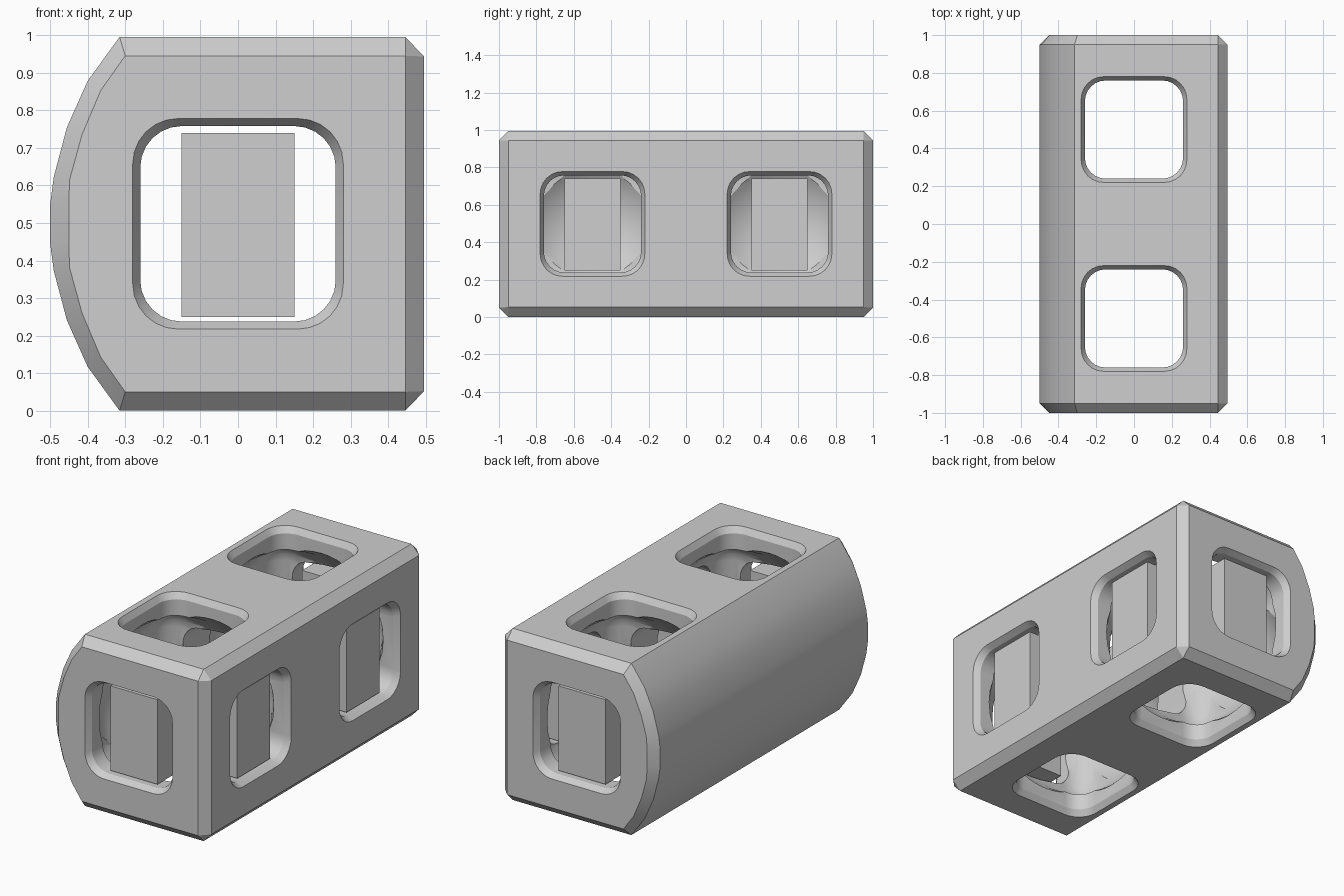
import bpy, bmesh, math
from mathutils import Vector

if "Cube" in bpy.data.objects:
    bpy.data.objects.remove(bpy.data.objects["Cube"])

grey = bpy.data.materials.new("mid_grey")
grey.diffuse_color = (0.62, 0.62, 0.62, 1)
grey.use_nodes = True
grey.node_tree.nodes["Principled BSDF"].inputs["Base Color"].default_value = grey.diffuse_color


def finish(name, bm):
    mesh = bpy.data.meshes.new(name)
    bm.to_mesh(mesh)
    bm.free()
    mesh.materials.append(grey)
    ob = bpy.data.objects.new(name, mesh)
    bpy.context.collection.objects.link(ob)
    return ob


def loft(name, rings):
    """Skin a list of closed rings that share the same point count."""
    bm = bmesh.new()
    loops = [[bm.verts.new(p) for p in ring] for ring in rings]
    n = len(rings[0])
    for a, b in zip(loops, loops[1:]):
        for i in range(n):
            j = (i + 1) % n
            bm.faces.new((a[i], a[j], b[j], b[i]))
    bm.faces.new(loops[0])
    bm.faces.new(loops[-1])
    bmesh.ops.remove_doubles(bm, verts=bm.verts, dist=0.0005)
    bmesh.ops.recalc_face_normals(bm, faces=bm.faces)
    return finish(name, bm)


def box(name, centre, size, bevel=0):
    bm = bmesh.new()
    bmesh.ops.create_cube(bm, size=1)
    bmesh.ops.scale(bm, verts=bm.verts, vec=size)
    bmesh.ops.translate(bm, verts=bm.verts, vec=centre)
    if bevel:
        bmesh.ops.bevel(bm, geom=bm.edges[:], offset=bevel, segments=5,
                        profile=0.5, affect="EDGES")
    return finish(name, bm)


def rounded_square(half, radius, steps=6):
    pts = []
    for k in range(4):
        mid = math.radians(45 + 90 * k)
        cx = math.copysign(half - radius, math.cos(mid))
        cy = math.copysign(half - radius, math.sin(mid))
        for s in range(steps + 1):
            t = math.radians(90 * k + 90 * s / steps)
            pts.append((cx + radius * math.cos(t), cy + radius * math.sin(t)))
    return pts


def tunnel(name, centre, axis, stations):
    """Rounded square passage along an axis; stations are (position, half width)."""
    rings = []
    for pos, half in stations:
        ring = []
        for u, v in rounded_square(half, 0.11 + (half - 0.26) * 0.5):
            off = {"x": (pos, u, v), "y": (u, pos, v), "z": (u, v, pos)}[axis]
            ring.append(Vector(centre) + Vector(off))
        rings.append(ring)
    return loft(name, rings)


# Block: bowed left side, chamfers on the other edges (x, height from middle)
upper_outer = [(0.495, 0.445), (0.445, 0.497), (-0.315, 0.497), (-0.40, 0.38),
               (-0.455, 0.257), (-0.49, 0.125), (-0.5, 0.05)]
upper_inner = [(0.445, 0.447), (0.445, 0.447), (-0.30, 0.447), (-0.365, 0.355),
               (-0.415, 0.237), (-0.448, 0.117), (-0.45, 0.05)]


def block_ring(half, y):
    full = half + [(x, -z) for x, z in reversed(half)]
    return [(x, y, z + 0.498) for x, z in full]


block = loft("block", [block_ring(upper_inner, -1), block_ring(upper_outer, -0.95),
                       block_ring(upper_outer, 0.95), block_ring(upper_inner, 1)])

# Cutters: domed chambers and windows with a chamfered rim
RIM = 0.035


def mouth(face):
    return [(face - RIM, 0.26), (face, 0.28), (face + 0.02, 0.291)]


def both(face):
    m = mouth(face)
    return [(-p, h) for p, h in reversed(m)] + m


cutters = [tunnel("long_passage", (0, 0, 0.498), "y", both(1.0))]
for y in (-0.5, 0.5):
    mid = (0, y, 0.498)
    cutters.append(tunnel("upright_passage", mid, "z", both(0.497)))
    cutters.append(tunnel("side_window", mid, "x", [(0.02, 0.26)] + mouth(0.495)))
    cutters.append(box("chamber_corners", mid, (0.74, 0.74, 0.74), 0.13))
    bm = bmesh.new()
    bmesh.ops.create_uvsphere(bm, u_segments=32, v_segments=20, radius=0.475)
    bmesh.ops.translate(bm, verts=bm.verts, vec=mid)
    cutters.append(finish("chamber_dome", bm))

for c in cutters:
    c.hide_render = True
    mod = block.modifiers.new(c.name, "BOOLEAN")
    mod.operation = "DIFFERENCE"
    mod.solver = "EXACT"
    mod.object = c

# Apply the cuts and drop the cutters
bpy.context.view_layer.update()
graph = bpy.context.evaluated_depsgraph_get()
cut_mesh = bpy.data.meshes.new_from_object(block.evaluated_get(graph))
block.modifiers.clear()
block.data = cut_mesh
for c in cutters:
    bpy.data.objects.remove(c)
cut_mesh.materials.clear()
cut_mesh.materials.append(grey)

# Upright panels standing just inside the end and side windows
NEAR, FAR, HIGH = 0.30, 0.45, 0.49
for s in (-1, 1):
    box("end_panel", (0, s * (0.5 + (NEAR + FAR) / 2), 0.495), (0.3, FAR - NEAR, HIGH))
    box("side_panel", ((NEAR + FAR) / 2, s * 0.5, 0.495), (FAR - NEAR, 0.3, HIGH))

# Smooth the bowed side and chambers, keep edges sharp
bpy.ops.object.select_all(action="DESELECT")
block.select_set(True)
bpy.context.view_layer.objects.active = block
bpy.ops.object.shade_smooth_by_angle(angle=math.radians(25))
